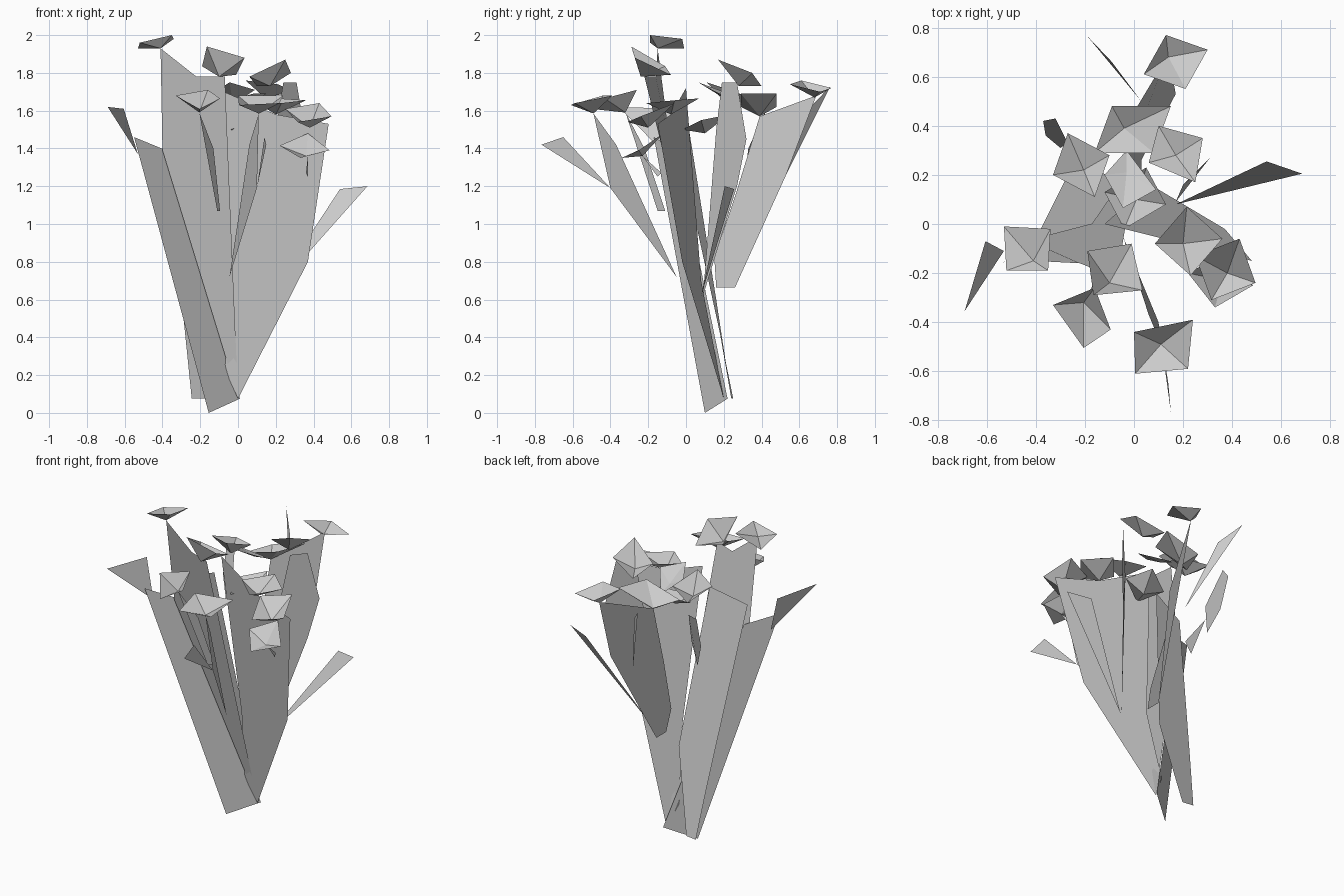
import bpy
from mathutils import Vector


def mesh(name, points, faces):
    data = bpy.data.meshes.new(name)
    data.from_pydata([tuple(p) for p in points], [], faces)
    data.update()
    obj = bpy.data.objects.new(name, data)
    bpy.context.collection.objects.link(obj)
    return obj


def sheet(name, *points):
    """One thin flat leaf or stem fan from its outline."""
    return mesh(name, points, [tuple(range(len(points)))])


def flower(name, apex, a, b, c, d=None):
    """Open four-sided cup; a missing fourth rim corner completes the parallelogram."""
    d = d or Vector(a) + Vector(c) - Vector(b)
    return mesh(name, [apex, a, b, c, d], [(0, i, i % 4 + 1) for i in range(1, 5)])


# Flower heads: low point, then rim corners
flower("flower_back", (.14, .68, 1.67), (.13, .77, 1.72), (.30, .71, 1.70), (.21, .55, 1.74))
flower("flower_top_left", (-.41, -.15, 1.93), (-.53, -.01, 1.93), (-.52, -.19, 1.96), (-.35, -.19, 2.0), (-.34, -.02, 1.98))
flower("flower_rear_left", (-.205, .22, 1.63), (-.27, .37, 1.66), (-.10, .28, 1.69), (-.16, .11, 1.75))
flower("flower_rear_right", (.17, .28, 1.73), (.10, .40, 1.73), (.28, .35, 1.80), (.25, .17, 1.87), (.06, .25, 1.78))
flower("flower_front", (.11, -.49, 1.585), (.0, -.44, 1.68), (.005, -.61, 1.63), (.22, -.59, 1.64), (.24, -.39, 1.68))
flower("flower_front_left", (-.205, -.32, 1.59), (-.33, -.33, 1.68), (-.205, -.505, 1.61), (-.095, -.43, 1.665), (-.16, -.26, 1.71))
flower("flower_mid_left", (-.10, -.24, 1.78), (-.19, -.11, 1.835), (-.165, -.29, 1.94), (.035, -.27, 1.88), (-.01, -.08, 1.79))
flower("flower_right_upper", (.38, -.20, 1.51), (.315, -.31, 1.54), (.495, -.24, 1.57), (.43, -.06, 1.64))
flower("flower_right_lower", (.36, -.23, 1.36), (.22, -.20, 1.415), (.33, -.34, 1.35), (.485, -.25, 1.39), (.37, -.12, 1.48))
flower("flower_mid_right", (.20, -.08, 1.58), (.085, -.08, 1.65), (.23, -.21, 1.64), (.36, -.06, 1.655))
flower("flower_centre", (-.03, .21, 1.66), (-.03, .30, 1.63), (-.12, .20, 1.70), (-.045, .065, 1.75), (.09, .14, 1.71))
flower("flower_centre_low", (.01, .10, 1.48), (-.12, .13, 1.53), (-.04, -.02, 1.50), (.13, .08, 1.55))
flower("flower_rear_centre", (-.04, .39, 1.57), (-.09, .48, 1.62), (.15, .48, 1.69), (.08, .29, 1.69))

# Broad stem fans
sheet("stem_fan_front_left", (0, .2, .08), (-.40, -.08, 1.39), (-.41, -.15, 1.93),
      (-.22, -.16, 1.78), (-.07, -.22, 1.78))
sheet("stem_fan_left", (-.155, .10, 0), (.01, .22, .075), (-.38, -.05, 1.39), (-.55, -.17, 1.46))
sheet("stem_fan_right", (0, .2, .075), (.37, -.02, .8), (.48, -.15, 1.53), (.20, -.08, 1.58),
      (-.12, 0, 1.72), (-.03, .08, .7), (-.07, .17, .23))
sheet("stem_fan_rear_left", (-.245, .25, .075), (-.17, .24, .075), (-.06, .16, .6),
      (-.17, 0, 1.6), (-.40, -.06, 1.52), (-.28, .18, .42))
sheet("stem_fan_rear", (.03, .16, .665), (.03, .26, .665), (.17, .53, 1.26), (.14, .69, 1.68),
      (-.04, .39, 1.57), (-.03, .27, 1.18), (0, .15, .82))
sheet("stem_fan_rear_right", (.17, .09, .62), (.31, .27, 1.2), (.36, .32, 1.45), (.31, .27, 1.75),
      (.24, .19, 1.75), (.2, .16, 1.5))

# Slim stems under the front flowers
sheet("stem_front", (.11, -.49, 1.585), (.10, -.40, 1.19), (-.045, -.05, .72), (.06, -.37, 1.42))
sheet("stem_front_left", (-.205, -.32, 1.59), (-.11, -.15, 1.07), (-.095, -.11, 1.07), (-.13, -.22, 1.4))
sheet("stem_right_lower", (.37, -.23, 1.36), (.37, -.15, 1.25), (.36, -.13, 1.27))

# Pointed outer leaves
sheet("leaf_left", (-.69, -.355, 1.62), (-.605, -.07, 1.61), (-.53, -.11, 1.37))
sheet("leaf_right", (.17, .08, .62), (.54, .255, 1.185), (.685, .205, 1.2))
sheet("leaf_back", (-.19, .765, 1.73), (-.09, .66, 1.62), (.03, .50, 1.2))
sheet("leaf_front", (.14, -.65, 1.46), (.15, -.765, 1.42), (.10, -.40, 1.19))
sheet("leaf_rear_left", (-.37, .42, 1.60), (-.32, .43, 1.62), (-.27, .33, 1.4), (-.30, .31, 1.24), (-.36, .36, 1.4))
